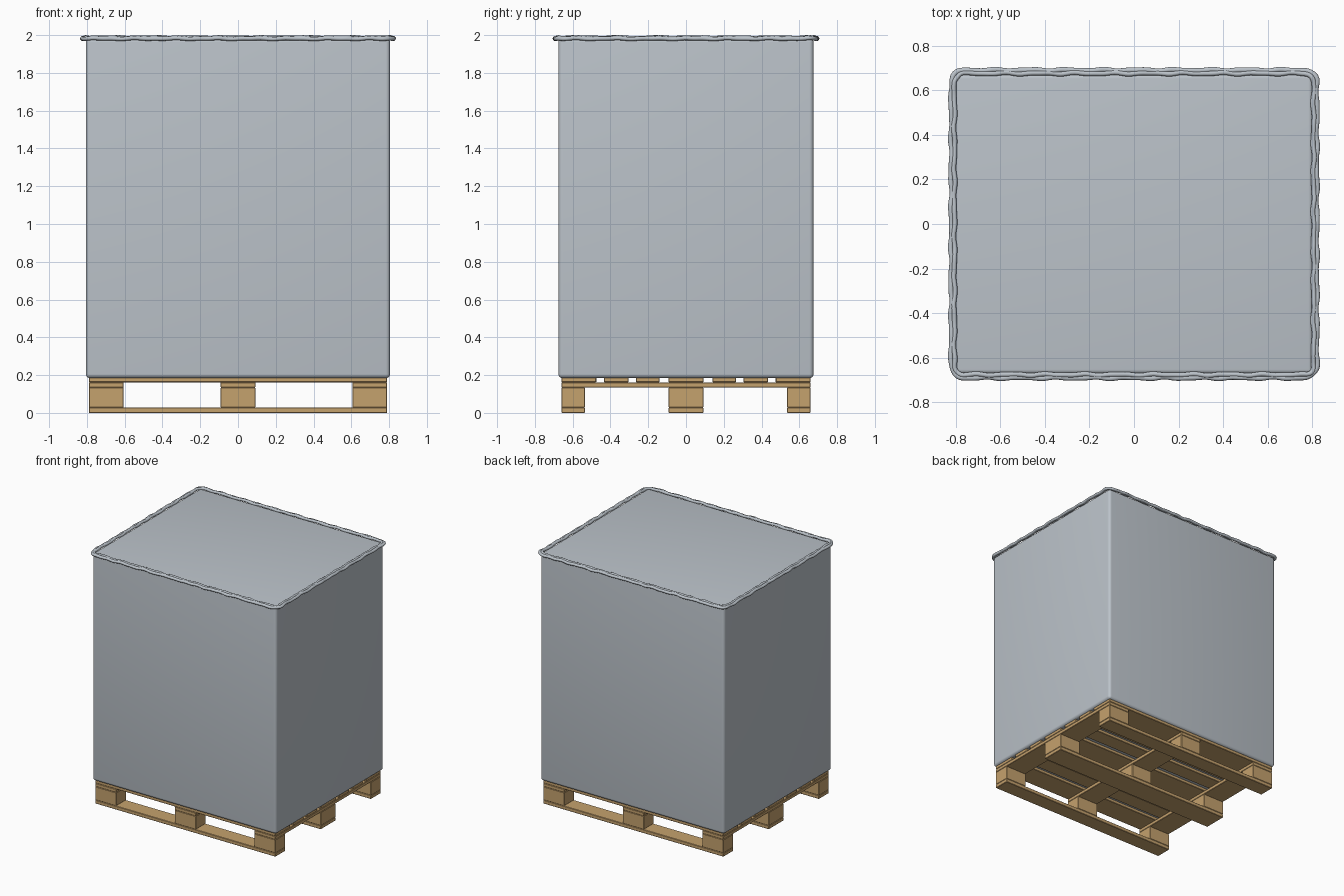
import bpy, bmesh, math
from mathutils import Vector

if "Cube" in bpy.data.objects:
    bpy.data.objects.remove(bpy.data.objects["Cube"])


def material(name, rgb):
    m = bpy.data.materials.new(name)
    m.diffuse_color = (*rgb, 1)
    m.use_nodes = True
    m.node_tree.nodes["Principled BSDF"].inputs["Base Color"].default_value = m.diffuse_color
    return m


WOOD = material("pale wood", (0.56, 0.36, 0.155))
SHEET = material("grey wrap", (0.50, 0.545, 0.59))


def finish(name, bm, mat):
    bmesh.ops.recalc_face_normals(bm, faces=bm.faces)
    me = bpy.data.meshes.new(name)
    bm.to_mesh(me)
    bm.free()
    ob = bpy.data.objects.new(name, me)
    bpy.context.collection.objects.link(ob)
    me.materials.append(mat)
    return ob


def box(name, x, y, z, mat, bevel=0.003, segments=1):
    bm = bmesh.new()
    bmesh.ops.create_cube(bm, size=1)
    for v in bm.verts:
        v.co = Vector([(r[0] + r[1]) / 2 + c * (r[1] - r[0]) for c, r in zip(v.co, (x, y, z))])
    bmesh.ops.bevel(bm, geom=bm.edges[:], offset=bevel, segments=segments,
                    profile=0.5, affect='EDGES')
    return finish(name, bm, mat)


def smooth(ob):
    bpy.ops.object.select_all(action='DESELECT')
    ob.select_set(True)
    bpy.context.view_layer.objects.active = ob
    bpy.ops.object.shade_smooth_by_angle(angle=math.radians(50))


# Pallet: runners, blocks, cross boards and deck boards
cols = [(-0.79, -0.605), (-0.092, 0.092), (0.605, 0.79)]
rows = [(-0.66, -0.535), (-0.092, 0.092), (0.535, 0.66)]
for j, y in enumerate(rows):
    box(f"bottom_runner_{j}", (-0.79, 0.79), y, (0, 0.029), WOOD)
    for i, x in enumerate(cols):
        box(f"block_{j}_{i}", x, y, (0.029, 0.135), WOOD)
for i, x in enumerate(cols):
    box(f"cross_board_{i}", x, (-0.66, 0.66), (0.135, 0.162), WOOD)
deck = [(-0.66, -0.475), (-0.435, -0.305), (-0.265, -0.14), (-0.092, 0.092),
        (0.14, 0.265), (0.305, 0.435), (0.475, 0.66)]
for i, y in enumerate(deck):
    box(f"deck_board_{i}", (-0.79, 0.79), y, (0.162, 0.188), WOOD)

# Wrapped load with softly rounded edges
smooth(box("wrapped_load", (-0.805, 0.805), (-0.675, 0.675), (0.184, 1.984), SHEET, 0.022, 5))


# Points and outward normals along a rounded rectangle
def outline(hx, hy, r, step=0.016):
    out = []
    corners = [(1, 1, 0), (-1, 1, 90), (-1, -1, 180), (1, -1, 270)]
    arcs = []
    for sx, sy, a0 in corners:
        c = Vector((sx * (hx - r), sy * (hy - r), 0))
        arcs.append([(c, Vector((math.cos(a), math.sin(a), 0)))
                     for a in (math.radians(a0 + 90 * k / 6) for k in range(7))])
    for k in range(4):
        pts = [(c + n * r, n) for c, n in arcs[k]]
        out += pts
        end, n = pts[-1]
        c2, n2 = arcs[(k + 1) % 4][0]
        nxt = c2 + n2 * r
        count = int((nxt - end).length / step)
        out += [(end.lerp(nxt, t / count), n) for t in range(1, count)]
    return out


# Ruffled hem: rolled tube whose width, offset and height ripple along the edge
def hem(name, inset, zc, rw, rh, amp, phase, sides=12):
    path = outline(0.82 - inset, 0.69 - inset, 0.055 - inset)
    bm = bmesh.new()
    rings = []
    total = len(path)
    for i, (p, n) in enumerate(path):
        u = 2 * math.pi * i / total
        w = 0.65 * math.sin(37 * u + phase) + 0.35 * math.sin(61 * u + 2 * phase)
        h = 0.6 * math.sin(29 * u + phase * 3) + 0.4 * math.sin(53 * u)
        centre = p + n * amp * w + Vector((0, 0, zc + amp * 0.7 * h))
        ring = []
        for k in range(sides):
            a = 2 * math.pi * k / sides
            ring.append(bm.verts.new(centre + n * rw * math.cos(a)
                                     + Vector((0, 0, rh * math.sin(a)))))
        rings.append(ring)
    for i in range(total):
        a, b = rings[i], rings[(i + 1) % total]
        for k in range(sides):
            m = (k + 1) % sides
            bm.faces.new((a[k], b[k], b[m], a[m]))
    smooth(finish(name, bm, SHEET))


hem("hem_outer_roll", 0.0, 1.982, 0.012, 0.011, 0.004, 0.4)
hem("hem_inner_roll", 0.013, 1.986, 0.011, 0.011, 0.004, 2.1)
